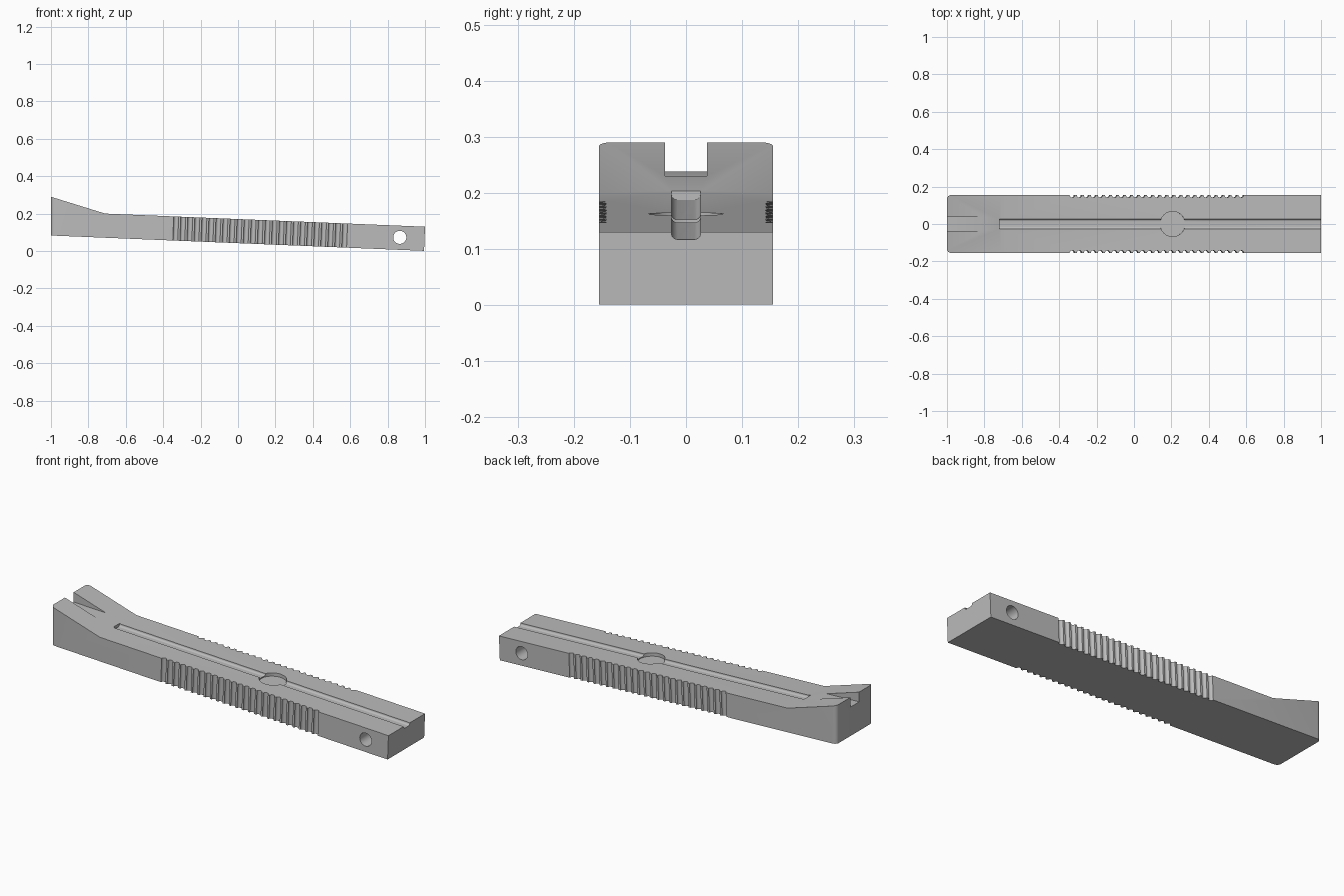
import bpy, bmesh, math
from mathutils import Matrix, Vector

if "Cube" in bpy.data.objects:
    bpy.data.objects.remove(bpy.data.objects["Cube"], do_unlink=True)

HALF = 0.155                      # half width of the handle
SLOPE = -0.041                    # the handle tips down towards +x
TILT = Matrix.Rotation(-math.atan(SLOPE), 4, 'Y')


def top(x):
    return 0.171 + SLOPE * x


def prism(name, points, direction):
    """Extrude a flat outline along a direction."""
    bm = bmesh.new()
    face = bm.faces.new([bm.verts.new(p) for p in points])
    new = bmesh.ops.extrude_face_region(bm, geom=[face])["geom"]
    bmesh.ops.translate(bm, vec=direction,
                        verts=[v for v in new if isinstance(v, bmesh.types.BMVert)])
    return finish(name, bm)


def cylinders(name, centres, radius, depth, turn, segments):
    bm = bmesh.new()
    for c in centres:
        bmesh.ops.create_cone(bm, cap_ends=True, segments=segments, radius1=radius,
                              radius2=radius, depth=depth,
                              matrix=Matrix.Translation(c) @ turn)
    return finish(name, bm)


def finish(name, bm):
    bmesh.ops.recalc_face_normals(bm, faces=bm.faces[:])
    mesh = bpy.data.meshes.new(name)
    bm.to_mesh(mesh)
    bm.free()
    ob = bpy.data.objects.new(name, mesh)
    bpy.context.collection.objects.link(ob)
    return ob


# Handle body: side profile with a raised ramp, extruded across the width
profile = [(-1, 0.083), (0.995, 0.001), (1, 0.13), (-0.71, 0.2), (-1, 0.29)]
handle = prism("handle", [(x, -HALF, z) for x, z in profile], (0, 2 * HALF, 0))

# Round the two upright corners of the ramp end
bm = bmesh.new()
bm.from_mesh(handle.data)
corners = [e for e in bm.edges
           if all(v.co.x < -0.99 for v in e.verts)
           and abs(e.verts[0].co.y - e.verts[1].co.y) < 0.01]
bmesh.ops.bevel(bm, geom=corners, offset=0.022, segments=6, profile=0.5, affect='EDGES')
bm.to_mesh(handle.data)
bm.free()

# Long channel with rounded lower corners
w, d, r = 0.026, 0.013, 0.011
half = [(w, 0.1)] + [(w - r + r * math.cos(a), -d + r - r * math.sin(a))
                     for a in [math.pi / 2 * i / 6 for i in range(7)]]
section = half + [(-y, z) for y, z in reversed(half)]
start, end = -0.72, 1.1
channel = prism("channel_cutter", [(start, y, top(start) + z) for y, z in section],
                (end - start, 0, SLOPE * (end - start)))

# Claw notch with a floor parallel to the handle
floor = [(-1.1, 0.242), (-0.7, 0.226), (-0.7, 0.4), (-1.1, 0.4)]
notch = prism("notch_cutter", [(x, -0.037, z) for x, z in floor], (0, 0.074, 0))

# Round recess, cross hole and side grips
recess = cylinders("recess_cutter", [Vector((0.21, 0, top(0.21) + 0.082))],
                   0.067, 0.2, TILT, 48)
hole = cylinders("hole_cutter", [Vector((0.865, 0, 0.073))], 0.035, 1,
                 Matrix.Rotation(math.pi / 2, 4, 'X'), 40)
TEETH, first, last = 25, -0.333, 0.57
xs = [first + (last - first) * i / (TEETH - 1) for i in range(TEETH)]
grips = cylinders("grip_cutter", [Vector((x, s * HALF, top(x) - 0.065))
                                  for x in xs for s in (-1, 1)], 0.0135, 0.4, TILT, 16)

bpy.context.view_layer.objects.active = handle
for cutter in (channel, notch, recess, hole, grips):
    mod = handle.modifiers.new(cutter.name, 'BOOLEAN')
    mod.operation, mod.solver, mod.object = 'DIFFERENCE', 'EXACT', cutter
    bpy.ops.object.modifier_apply(modifier=mod.name)
    bpy.data.objects.remove(cutter, do_unlink=True)

# Plain grey finish
grey = bpy.data.materials.new("plain_grey")
grey.use_nodes = True
colour = (0.5, 0.5, 0.5, 1)
grey.diffuse_color = colour
grey.node_tree.nodes["Principled BSDF"].inputs["Base Color"].default_value = colour
handle.data.materials.clear()
handle.data.materials.append(grey)

bpy.ops.object.select_all(action='DESELECT')
handle.select_set(True)
bpy.ops.object.shade_smooth_by_angle(angle=math.radians(30))
